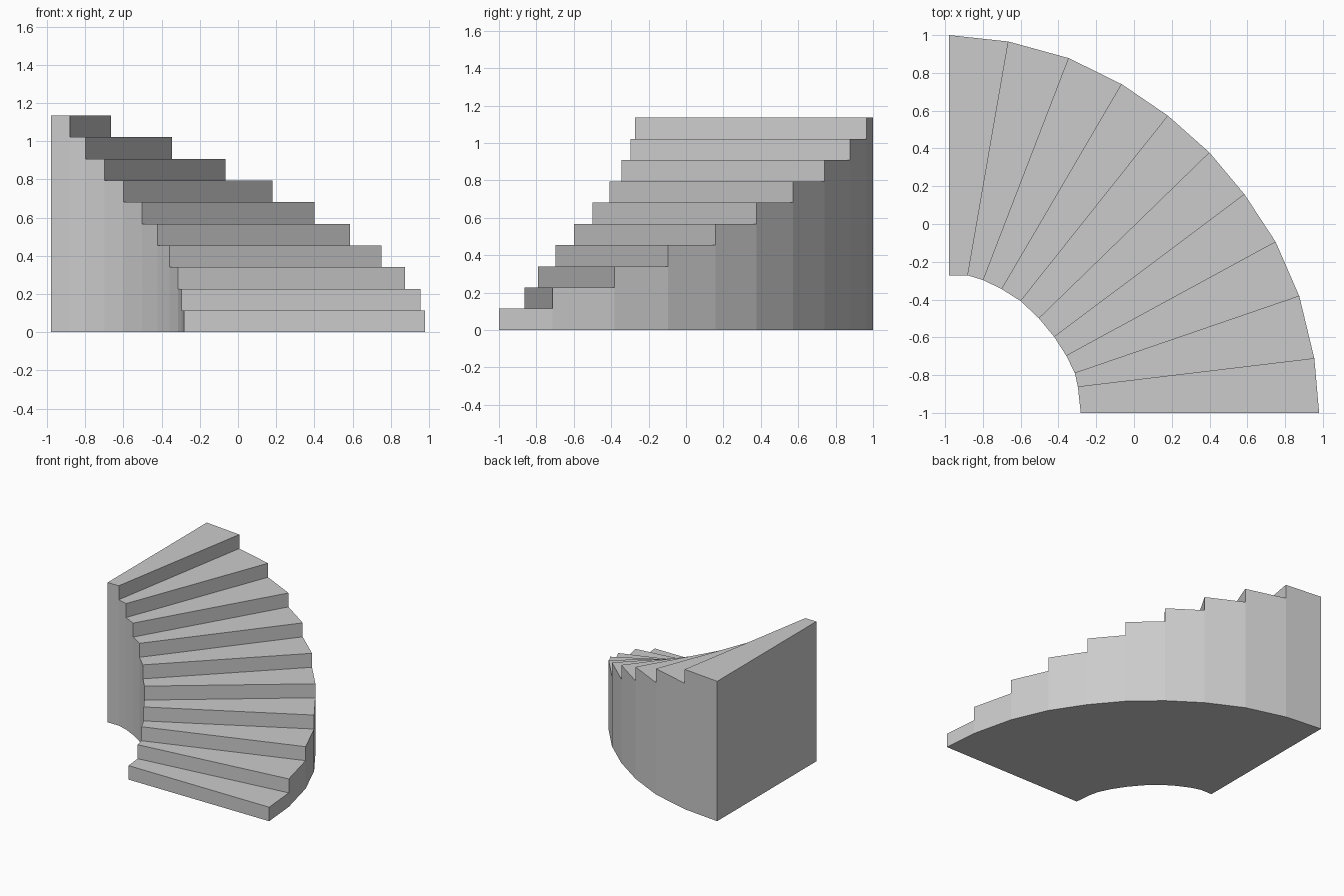
import bpy, bmesh

if "Cube" in bpy.data.objects:
    bpy.data.objects.remove(bpy.data.objects["Cube"])

# Plan outline of the curved stair: one point per riser line, bottom to top
outer = [(.98, -1), (.955, -.713), (.875, -.382), (.75, -.095), (.585, .157), (.4, .378),
         (.18, .573), (-.065, .74), (-.345, .878), (-.665, .966), (-.98, 1)]
inner = [(-.282, -1), (-.297, -.863), (-.313, -.79), (-.358, -.698), (-.422, -.598),
         (-.503, -.5), (-.6, -.408), (-.7, -.345), (-.798, -.297), (-.88, -.272), (-.98, -.272)]
STEPS = len(outer) - 1
RISE = 1.135 / STEPS

bm = bmesh.new()
cache = {}


def vert(side, i, level):
    """Shared vertex on riser line i at a height of `level` risers."""
    key = (side, i, level)
    if key not in cache:
        x, y = (outer if side else inner)[i]
        cache[key] = bm.verts.new((x, y, level * RISE))
    return cache[key]


def face(*keys):
    verts = list(dict.fromkeys(vert(*k) for k in keys))
    bm.faces.new(verts)


for i in range(STEPS):
    j, top = i + 1, i + 1
    # Tread, riser and underside
    face((0, i, top), (1, i, top), (1, j, top), (0, j, top))
    face((0, i, i), (1, i, i), (1, i, top), (0, i, top))
    face((0, i, 0), (0, j, 0), (1, j, 0), (1, i, 0))
    # Inner and outer side walls down to the ground
    for s in (0, 1):
        face((s, i, 0), (s, j, 0), (s, j, top), (s, i, top), (s, i, i))

# Tall end wall
n = STEPS
face((0, n, 0), (1, n, 0), (1, n, n), (0, n, n))

bmesh.ops.recalc_face_normals(bm, faces=bm.faces)
mesh = bpy.data.meshes.new("curved_staircase")
bm.to_mesh(mesh)
bm.free()
bpy.context.collection.objects.link(bpy.data.objects.new("curved_staircase", mesh))
